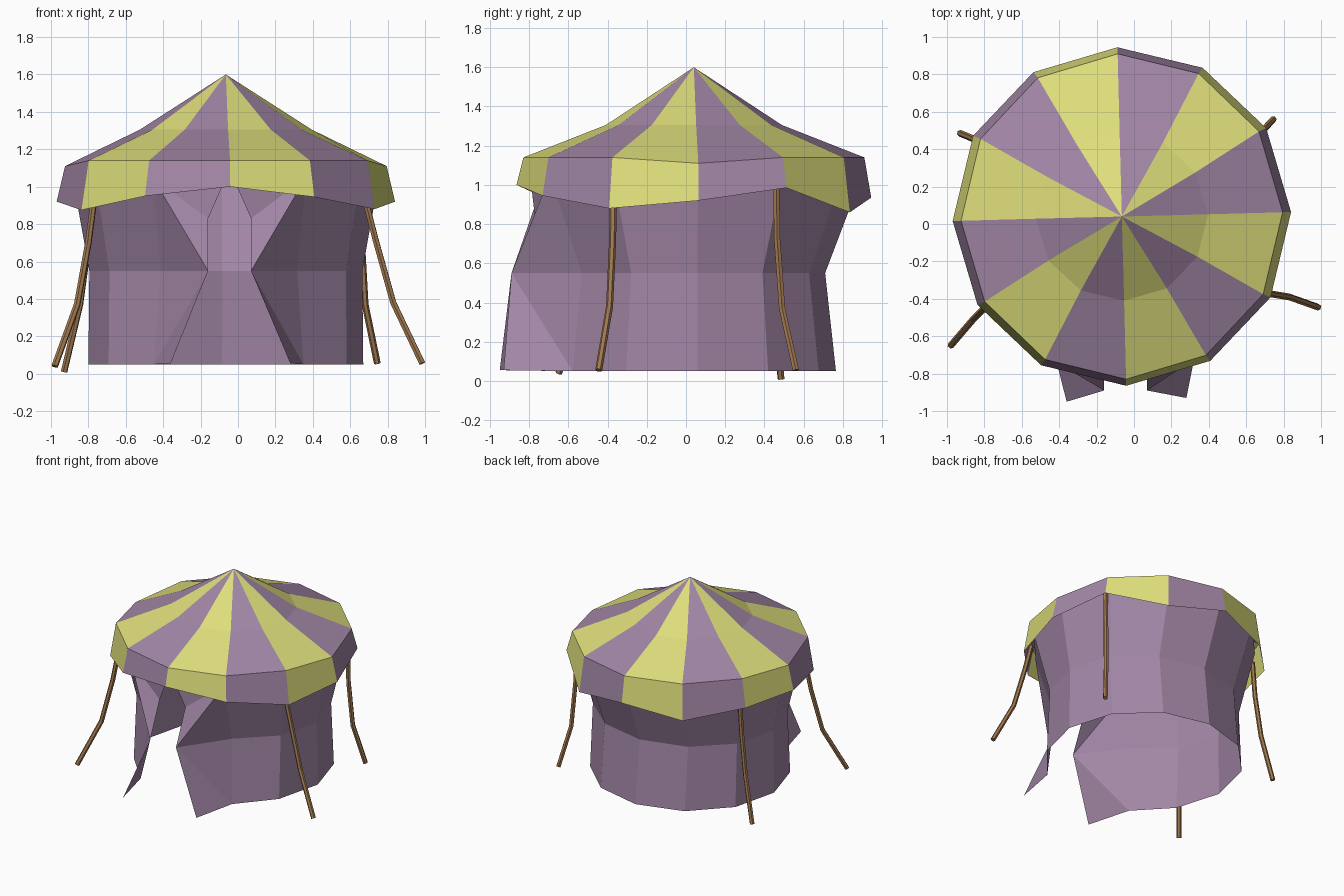
import bpy, bmesh
from math import cos, sin, radians

cube = bpy.data.objects.get("Cube")
if cube:
    bpy.data.objects.remove(cube)

SIDES = 12
CX, CY = -0.065, 0.04


def material(name, rgb):
    m = bpy.data.materials.new(name)
    m.use_nodes = True
    m.diffuse_color = (*rgb, 1)
    m.node_tree.nodes["Principled BSDF"].inputs["Base Color"].default_value = (*rgb, 1)
    return m


purple = material("purple_canvas", (0.36, 0.24, 0.38))
yellow = material("yellow_canvas", (0.73, 0.73, 0.20))
brown = material("brown_wood", (0.36, 0.19, 0.08))


def corner(k, rx, ry, z):
    a = radians(k * 360 / SIDES + 1.5)
    return (CX + rx * cos(a), CY + ry * sin(a), z)


def finish(name, bm, mats):
    mesh = bpy.data.meshes.new(name)
    bm.to_mesh(mesh)
    bm.free()
    for m in mats:
        mesh.materials.append(m)
    obj = bpy.data.objects.new(name, mesh)
    bpy.context.collection.objects.link(obj)
    return obj


# Striped roof with a sagging, uneven valance
hem = [0.92, 0.985, 0.86, 0.935, 0.86, 0.92, 0.92, 0.875, 0.95, 1.0, 0.945, 0.88]
bm = bmesh.new()
rings = [
    [bm.verts.new(corner(k, 0.905, 0.905, hem[k])) for k in range(SIDES)],
    [bm.verts.new(corner(k, 0.86, 0.87, 1.14 if k % 6 else 1.11)) for k in range(SIDES)],
    [bm.verts.new(corner(k, 0.46, 0.45, 1.305)) for k in range(SIDES)],
]
apex = bm.verts.new((CX, CY, 1.6))
for k in range(SIDES):
    n = (k + 1) % SIDES
    strip = [bm.faces.new((lo[k], lo[n], hi[n], hi[k])) for lo, hi in zip(rings, rings[1:])]
    strip.append(bm.faces.new((rings[2][k], rings[2][n], apex)))
    for f in strip:
        f.material_index = k % 2
finish("striped_roof", bm, [purple, yellow])

# Canvas wall, pinched at the middle and open at the front
LEFT_EDGE, RIGHT_EDGE = 8, 10
bm = bmesh.new()
columns = {}
for k in range(SIDES):
    if k == 9:
        continue
    columns[k] = [bm.verts.new(corner(k, 0.735, 0.725, 0.05)),
                  bm.verts.new(corner(k, 0.73, 0.67, 0.55)),
                  bm.verts.new(corner(k, 0.82, 0.86, 1.05))]
for k in range(SIDES):
    n = (k + 1) % SIDES
    if k in columns and n in columns:
        a, b = columns[k], columns[n]
        for i in range(2):
            bm.faces.new((a[i], b[i], b[i + 1], a[i + 1]))

# Door flaps: the wall swells to a knee, with loose corners above and below
peak = bm.verts.new((-0.045, -0.80, 1.09))
for k, side, tip_x, tip_y in ((LEFT_EDGE, -1, -0.36, -0.95), (RIGHT_EDGE, 1, 0.28, -0.93)):
    low, mid, top = columns[k]
    low.co.x = -0.05 + side * 0.40
    knee = bm.verts.new((-0.045 + side * 0.115, -0.89, 0.55))
    lip = bm.verts.new((-0.045 + side * 0.115, -0.77, 0.83))
    tip = bm.verts.new((tip_x, tip_y, 0.055))
    for tri in ((low, knee, mid), (mid, knee, top), (low, tip, knee),
                (knee, lip, top), (top, lip, peak)):
        bm.faces.new(tri if side < 0 else tri[::-1])
finish("canvas_wall", bm, [purple])

# Bent wooden poles leaning out from the roof edge
poles = {
    "front_left_pole": [(0.68, -0.37, 0.93), (0.74, -0.375, 0.70), (0.83, -0.39, 0.38), (0.985, -0.445, 0.055)],
    "front_right_pole": [(-0.77, -0.42, 0.93), (-0.80, -0.45, 0.70), (-0.86, -0.51, 0.37), (-0.98, -0.65, 0.04)],
    "back_left_pole": [(0.66, 0.46, 1.02), (0.66, 0.465, 0.72), (0.68, 0.49, 0.37), (0.745, 0.56, 0.055)],
    "back_right_pole": [(-0.78, 0.43, 0.98), (-0.80, 0.435, 0.70), (-0.845, 0.45, 0.37), (-0.93, 0.485, 0.01)],
}
for name, path in poles.items():
    curve = bpy.data.curves.new(name, "CURVE")
    curve.dimensions = "3D"
    curve.bevel_depth = 0.018
    curve.bevel_resolution = 1
    curve.use_fill_caps = True
    spline = curve.splines.new("POLY")
    spline.points.add(len(path) - 1)
    for p, co in zip(spline.points, path):
        p.co = (*co, 1)
    spline.use_smooth = False
    curve.materials.append(brown)
    obj = bpy.data.objects.new(name, curve)
    bpy.context.collection.objects.link(obj)
    bpy.ops.object.select_all(action="DESELECT")
    obj.select_set(True)
    bpy.context.view_layer.objects.active = obj
    bpy.ops.object.convert(target="MESH")
